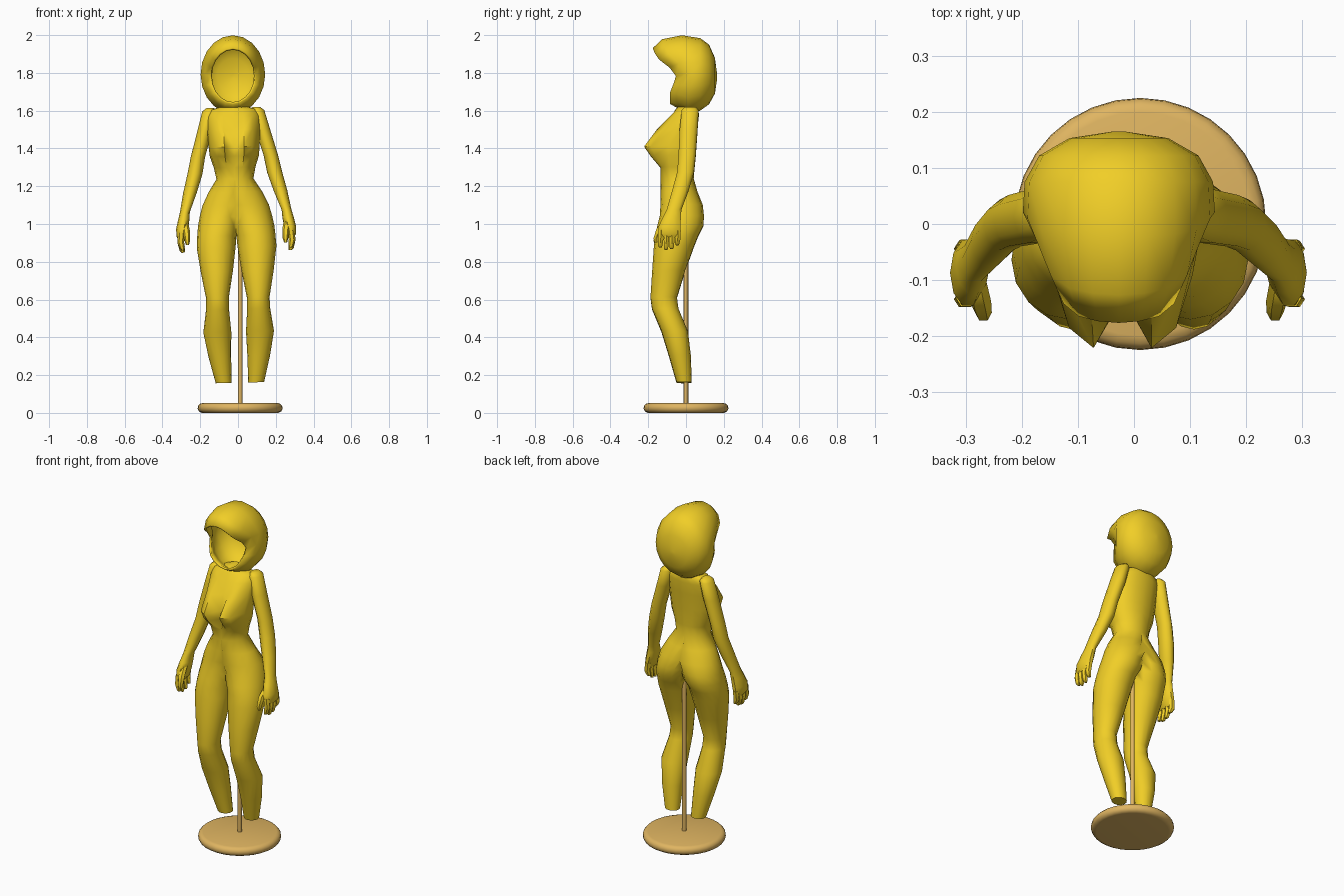
import bpy, bmesh, math
from math import sin, cos, pi, exp, radians


def material(name, color):
    m = bpy.data.materials.new(name)
    m.diffuse_color = color
    return m


YELLOW = material("yellow", (0.88, 0.62, 0.02, 1))
TAN = material("tan", (0.74, 0.46, 0.12, 1))


def loft(name, rings, mat=YELLOW, cap_start=True, cap_end=True, angle=50, mirror=False):
    """Skin a list of closed rings (equal point counts) into one mesh."""
    bm = bmesh.new()
    loops = [[bm.verts.new(p) for p in r] for r in rings]
    n = len(rings[0])
    for a, b in zip(loops, loops[1:]):
        for i in range(n):
            j = (i + 1) % n
            bm.faces.new((a[i], a[j], b[j], b[i]))
    if cap_start:
        bm.faces.new(loops[0][::-1])
    if cap_end:
        bm.faces.new(loops[-1])
    bmesh.ops.recalc_face_normals(bm, faces=bm.faces)
    if mirror:  # open the hidden wall lying on the mirror plane
        wall = [f for f in bm.faces if all(abs(v.co.x) < 1e-5 for v in f.verts)]
        bmesh.ops.delete(bm, geom=wall, context='FACES')
        bmesh.ops.remove_doubles(bm, verts=bm.verts, dist=1e-5)
    me = bpy.data.meshes.new(name)
    bm.to_mesh(me)
    bm.free()
    me.materials.append(mat)
    me.shade_smooth()
    me.set_sharp_from_angle(angle=radians(angle))
    ob = bpy.data.objects.new(name, me)
    bpy.context.collection.objects.link(ob)
    if mirror:  # both halves share a slight sideways lean
        ob.modifiers.new("mirror", 'MIRROR')
        ob.rotation_euler.y = -0.0244
        ob.location.x = 0.014
    return ob


def ellipse(z, xc, rx, yc, ry, n, bust=0.0):
    """Horizontal section, clamped at the mid plane, with an optional bust bulge."""
    pts = []
    for i in range(n):
        t = 2 * pi * i / n
        x = max(0.0, xc + rx * cos(t))
        y = yc + ry * sin(t)
        if sin(t) < -0.2:
            y -= bust * exp(-((x - 0.07) / 0.042) ** 2)
        pts.append((x if x > 1e-6 else 0.0, y, z))
    return pts


# Body: ankle, calf, knee, thigh, hip, waist, bust, shoulders (one half)
# z, x centre, x radius, y centre, y radius, bust
body_rows = [
    (0.16, 0.086, 0.042, -0.010, 0.040, 0),
    (0.30, 0.103, 0.060, -0.032, 0.058, 0),
    (0.43, 0.113, 0.074, -0.060, 0.070, 0),
    (0.55, 0.109, 0.061, -0.110, 0.070, 0),
    (0.61, 0.108, 0.060, -0.118, 0.070, 0),
    (0.75, 0.108, 0.085, -0.092, 0.087, 0),
    (0.88, 0.108, 0.103, -0.064, 0.106, 0),
    (0.94, 0.103, 0.104, -0.047, 0.113, 0),
    (0.99, 0.090, 0.112, -0.030, 0.122, 0),
    (1.04, 0.075, 0.117, -0.022, 0.117, 0),
    (1.10, 0.045, 0.131, -0.023, 0.112, 0),
    (1.17, 0.010, 0.132, -0.037, 0.098, 0),
    (1.24, 0.000, 0.098, -0.047, 0.088, 0),
    (1.30, 0.000, 0.110, -0.045, 0.088, 0.015),
    (1.36, 0.000, 0.130, -0.040, 0.086, 0.085),
    (1.41, 0.000, 0.135, -0.035, 0.085, 0.130),
    (1.50, 0.000, 0.140, -0.022, 0.082, 0.065),
    (1.57, 0.000, 0.140, -0.004, 0.072, 0.015),
    (1.605, 0.000, 0.125, 0.005, 0.062, 0),
    (1.625, 0.000, 0.060, 0.010, 0.052, 0),
]
loft("body", [ellipse(*r[:5], 16, r[5]) for r in body_rows], mirror=True)

# Arms down to the palm
arm_rows = [
    (1.617, 0.122, 0.020, 0.022, 0.030),
    (1.60, 0.128, 0.036, 0.022, 0.047),
    (1.50, 0.152, 0.040, 0.014, 0.050),
    (1.36, 0.193, 0.038, 0.006, 0.048),
    (1.27, 0.211, 0.040, -0.002, 0.047),
    (1.17, 0.240, 0.036, -0.030, 0.046),
    (1.07, 0.269, 0.026, -0.063, 0.041),
    (1.03, 0.276, 0.030, -0.075, 0.050),
    (0.98, 0.286, 0.032, -0.087, 0.061),
    (0.94, 0.292, 0.024, -0.087, 0.060),
    (0.925, 0.293, 0.014, -0.087, 0.050),
]
loft("arm", [ellipse(*r, 10) for r in arm_rows], mirror=True)

# Fingers and thumb: small tapered lofts along short paths
for i, tip in enumerate((0.868, 0.855, 0.860, 0.880)):
    y = -0.132 + 0.030 * i
    rows = [(0.96, 0.290, 0.018, y, 0.017), (0.91, 0.295, 0.018, y - 0.002, 0.016),
            (tip + 0.01, 0.288, 0.014, y - 0.004, 0.013), (tip, 0.284, 0.008, y - 0.004, 0.008)]
    loft("finger", [ellipse(*r, 6) for r in rows], mirror=True)
thumb_rows = [(1.02, 0.272, 0.018, -0.095, 0.020), (0.97, 0.264, 0.019, -0.138, 0.020),
              (0.92, 0.260, 0.015, -0.158, 0.016), (0.895, 0.260, 0.008, -0.158, 0.009)]
loft("thumb", [ellipse(*r, 6) for r in thumb_rows], mirror=True)

# Hollow hood: rings from the shaped face opening to the back of the head
RIM = [(1.60, -0.075), (1.64, -0.085), (1.71, -0.085), (1.75, -0.060),
       (1.80, -0.050), (1.88, -0.155), (1.94, -0.18)]


def rim_y(z):
    for (z0, y0), (z1, y1) in zip(RIM, RIM[1:]):
        if z <= z1:
            return y0 + (y1 - y0) * (z - z0) / (z1 - z0)
    return RIM[-1][1]


SEG = 20
# x radius, z radius, z centre, y position, share of the rim shape kept
hood_rows = [(0.122, 0.148, 1.783, 0.0, 1.0), (0.150, 0.185, 1.793, 0.050, 1.0),
             (0.171, 0.207, 1.792, 0.040, 0.35), (0.168, 0.192, 1.792, 0.075, 0.0),
             (0.142, 0.158, 1.792, 0.122, 0.0), (0.088, 0.095, 1.785, 0.153, 0.0),
             (0.010, 0.010, 1.780, 0.165, 0.0)]
hood_rings = []
for a, b, zc, y, keep in hood_rows:
    ring = []
    for i in range(SEG):
        t = 2 * pi * i / SEG
        ring.append((-0.027 + a * cos(t), y + keep * rim_y(1.783 + 0.148 * sin(t)), zc + b * sin(t)))
    hood_rings.append(ring)
hood = loft("hood", hood_rings, cap_start=False, angle=60)
shell = hood.modifiers.new("thickness", 'SOLIDIFY')
shell.thickness = 0.012
shell.offset = -1


# Stand: rounded disc and thin pole
def turned(name, profile, n):
    rings = [[(0.011 + r * cos(2 * pi * i / n), r * sin(2 * pi * i / n), z) for i in range(n)]
             for r, z in profile]
    loft(name, rings, TAN, angle=40)


turned("base", [(0.195, 0.0)] + [(0.199 + 0.026 * cos(radians(a)), 0.026 + 0.026 * sin(radians(a)))
                                 for a in range(-75, 91, 33)], 32)
turned("pole", [(0.012, 0.04), (0.012, 1.0)], 12)
